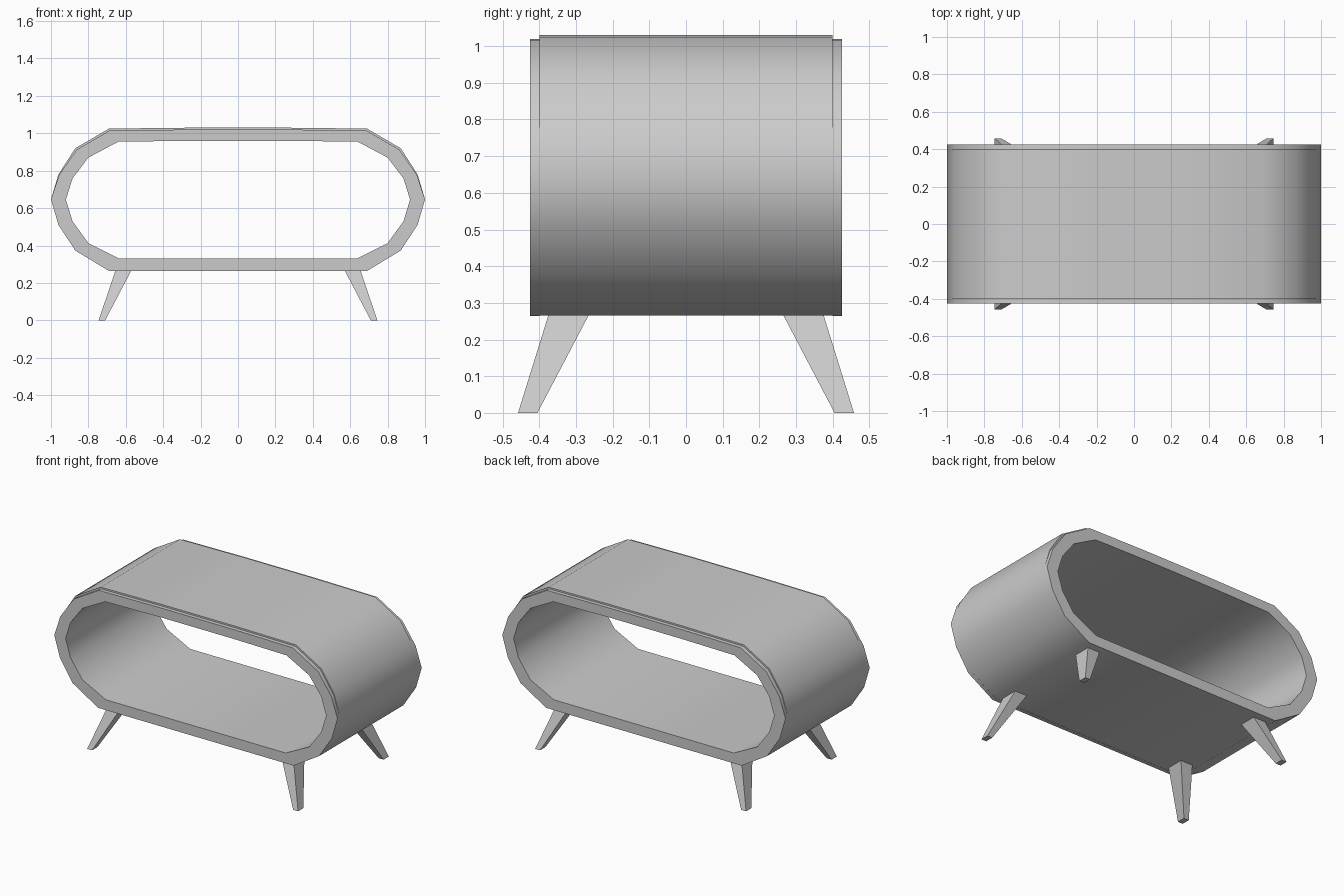
import bpy, bmesh, math

if "Cube" in bpy.data.objects:
    bpy.data.objects.remove(bpy.data.objects["Cube"])


def make_object(name, verts, faces):
    mesh = bpy.data.meshes.new(name)
    bm = bmesh.new()
    vs = [bm.verts.new(v) for v in verts]
    for f in faces:
        bm.faces.new([vs[i] for i in f])
    bmesh.ops.recalc_face_normals(bm, faces=bm.faces)
    bm.to_mesh(mesh)
    bm.free()
    obj = bpy.data.objects.new(name, mesh)
    bpy.context.collection.objects.link(obj)
    return obj


def mirrored(half):
    # close a right-hand half profile into a full loop
    return half + [(-x, z) for x, z in reversed(half)]


# half profiles (x, z), top to bottom
outer = mirrored([(.25, 1.03), (.69, 1.025), (.87, .92), (.96, .78), (1, .647),
                  (.96, .51), (.87, .373), (.69, .265)])
rim = mirrored([(.25, 1.02), (.686, 1.015), (.863, .912), (.957, .777), (1, .647),
                (.96, .51), (.87, .373), (.69, .264)])
inner = mirrored([(.25, .96), (.64, .955), (.80, .87), (.885, .758), (.92, .645),
                  (.885, .53), (.80, .413), (.635, .33)])

# body shell: tube with a slightly recessed lip at both open ends
rings = [(inner, -.425), (rim, -.425), (rim, -.40), (outer, -.40),
         (outer, .40), (rim, .40), (rim, .425), (inner, .425)]
n, m = len(outer), len(rings)
verts = [(x, y, z) for profile, y in rings for x, z in profile]
faces = []
for r in range(m):
    for i in range(n):
        a, b = r * n, ((r + 1) % m) * n
        j = (i + 1) % n
        faces.append((a + i, a + j, b + j, b + i))
shell = make_object("cabinet_shell", verts, faces)
bm = bmesh.new()
bm.from_mesh(shell.data)
bmesh.ops.dissolve_degenerate(bm, dist=1e-5, edges=bm.edges)
bmesh.ops.remove_doubles(bm, verts=bm.verts, dist=1e-5)
bmesh.ops.recalc_face_normals(bm, faces=bm.faces)
bm.to_mesh(shell.data)
bm.free()
bpy.context.view_layer.objects.active = shell
shell.select_set(True)
bpy.ops.object.shade_smooth_by_angle(angle=math.radians(35))

# splayed tapered legs, one per corner
box_faces = [(0, 1, 2, 3), (4, 5, 6, 7), (0, 1, 5, 4),
             (1, 2, 6, 5), (2, 3, 7, 6), (3, 0, 4, 7)]
levels = [(0, .71, .745, .405, .458), (.267, .57, .655, .265, .375)]
for yname, sy in (("front", -1), ("back", 1)):
    for xname, sx in (("left", -1), ("right", 1)):
        pts = []
        for z, x0, x1, y0, y1 in levels:
            pts += [(sx * x, sy * y, z) for x, y in
                    ((x0, y0), (x1, y0), (x1, y1), (x0, y1))]
        make_object(f"{yname}_{xname}_leg", pts, box_faces)
